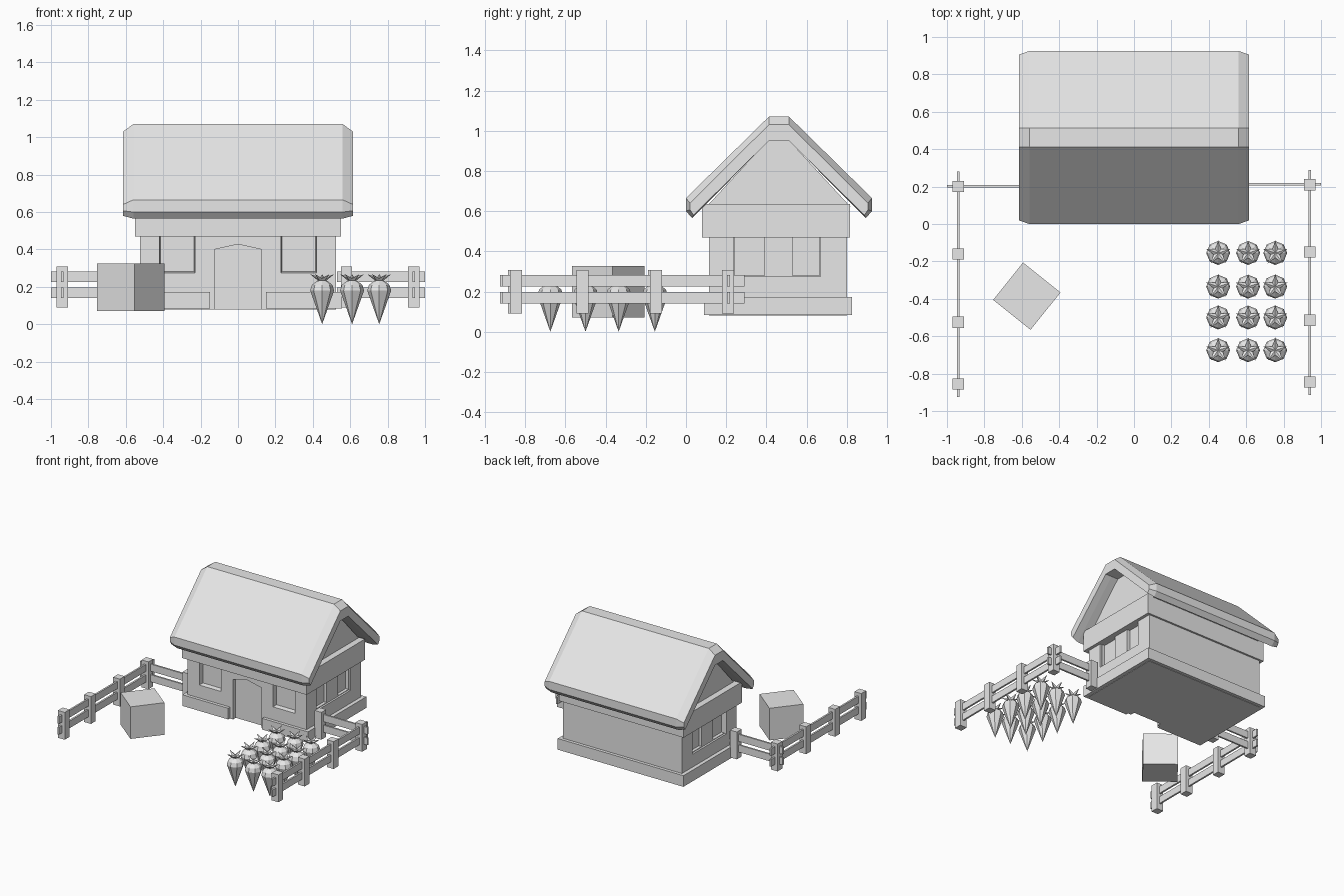
import bpy, bmesh, math
from mathutils import Matrix, Vector

if "Cube" in bpy.data.objects:
    bpy.data.objects.remove(bpy.data.objects["Cube"])

GREY = bpy.data.materials.new("plain_grey")
GREY.diffuse_color = (0.8, 0.8, 0.8, 1)
GREY.use_nodes = True
GREY.node_tree.nodes["Principled BSDF"].inputs["Base Color"].default_value = GREY.diffuse_color


def finish(name, bm):
    bmesh.ops.recalc_face_normals(bm, faces=bm.faces[:])
    me = bpy.data.meshes.new(name)
    bm.to_mesh(me)
    bm.free()
    me.materials.append(GREY)
    ob = bpy.data.objects.new(name, me)
    bpy.context.collection.objects.link(ob)
    return ob


def add_box(bm, x0, x1, y0, y1, z0, z1):
    m = Matrix.Translation(((x0 + x1) / 2, (y0 + y1) / 2, (z0 + z1) / 2))
    m = m @ Matrix.Diagonal((x1 - x0, y1 - y0, z1 - z0, 1))
    bmesh.ops.create_cube(bm, size=1, matrix=m)


def box(name, *dims):
    bm = bmesh.new()
    add_box(bm, *dims)
    return finish(name, bm)


def add_loft(bm, rings):
    """Bridge closed rings of points and cap both ends."""
    vs = [[bm.verts.new(p) for p in r] for r in rings]
    n = len(vs[0])
    for a, b in zip(vs, vs[1:]):
        for i in range(n):
            j = (i + 1) % n
            bm.faces.new((a[i], a[j], b[j], b[i]))
    bm.faces.new(vs[0])
    bm.faces.new(vs[-1])


def loft(name, rings):
    bm = bmesh.new()
    add_loft(bm, rings)
    return finish(name, bm)


def cut(target, cutter):
    mod = target.modifiers.new("opening", 'BOOLEAN')
    mod.operation, mod.solver, mod.object = 'DIFFERENCE', 'EXACT', cutter
    bpy.context.view_layer.objects.active = target
    bpy.ops.object.modifier_apply(modifier=mod.name)
    bpy.data.objects.remove(cutter, do_unlink=True)


# --- House walls with window and door recesses ---
walls = box("walls", -0.525, 0.525, 0.115, 0.80, 0.08, 0.47)
for s in (-1, 1):
    # front window, slightly narrower at the pane
    def win(y, e):
        return [(s * 0.325 + dx, y, z) for dx, z in
                ((-0.096 + e, 0.275 + e), (0.096 - e, 0.275 + e), (0.096 - e, 0.52), (-0.096 + e, 0.52))]
    cut(walls, loft("cutter", [win(0.095, 0), win(0.115, 0), win(0.15, 0.006)]))
    # side window bay with two deeper panes
    xs = sorted((s * 0.51, s * 0.60))
    cut(walls, box("cutter", *xs, 0.24, 0.67, 0.275, 0.52))
    for y0, y1 in ((0.245, 0.39), (0.53, 0.665)):
        xs = sorted((s * 0.485, s * 0.60))
        cut(walls, box("cutter", *xs, y0, y1, 0.28, 0.52))
door = [(-0.125, 0.04), (0.125, 0.04), (0.125, 0.40), (0.0, 0.428), (-0.125, 0.40)]
cut(walls, loft("cutter", [[(x, y, z) for x, z in door] for y in (0.05, 0.15)]))

# --- Plinth with a gap at the doorway ---
plan = [(-0.555, 0.09), (-0.15, 0.09), (-0.15, 0.16), (0.15, 0.16), (0.15, 0.09),
        (0.555, 0.09), (0.555, 0.825), (-0.555, 0.825)]
loft("plinth", [[(x, y, z) for x, y in plan] for z in (0.083, 0.172)])

# --- Upper beam and gable ---
box("upper_beam", -0.55, 0.55, 0.08, 0.815, 0.47, 0.635)
gable = [(0.10, 0.62), (0.41, 0.955), (0.51, 0.955), (0.82, 0.62)]
loft("gable", [[(x, y, z) for y, z in gable] for x in (-0.5, 0.5)])


# --- Roof with chamfered ends ---
def roof_ring(x, half):
    left = [(x, 0.4625 - d, z) for d, z in half]
    right = [(x, 0.4625 + d, z) for d, z in reversed(half)]
    return left + right


END = [(0.05, 0.95), (0.425, 0.58), (0.443, 0.607), (0.443, 0.64), (0.05, 1.03)]
MID = [(0.05, 0.95), (0.432, 0.565), (0.4625, 0.60), (0.4625, 0.665), (0.05, 1.07)]


def roof_points(x, half):
    # outer slope on both sides, then underside back again
    inner, low, edge, eave, ridge = half
    up = [low, edge, eave, ridge]
    pts = [(x, 0.4625 - d, z) for d, z in up]
    pts += [(x, 0.4625 + d, z) for d, z in reversed(up)]
    pts += [(x, 0.4625 + inner[0], inner[1]), (x, 0.4625 - inner[0], inner[1])]
    return pts


loft("roof", [roof_points(-0.615, END), roof_points(-0.56, MID),
              roof_points(0.56, MID), roof_points(0.615, END)])

# --- Fences on both sides ---
RAILS = ((0.14, 0.197), (0.225, 0.282))
for s, side, dy in ((-1, "left", 0.0), (1, "right", 0.01)):
    posts = bmesh.new()
    spots = [(s * 0.94, y + dy) for y in (0.20, -0.16, -0.525, -0.855)] + [(s * 0.58, 0.20 + dy)]
    for x, y in spots:
        add_box(posts, x - 0.03, x + 0.03, y - 0.03, y + 0.03, 0.09, 0.308)
    finish(side + "_fence_posts", posts)
    rails = bmesh.new()
    for z0, z1 in RAILS:
        add_box(rails, s * 0.94 - 0.007, s * 0.94 + 0.007, -0.925 + dy, 0.28 + dy, z0, z1)
        x0, x1 = sorted((s * 0.53, s * 1.0))
        add_box(rails, x0, x1, 0.195 + dy, 0.209 + dy, z0, z1)
    finish(side + "_fence_rails", rails)

# --- Crate in the yard ---
bm = bmesh.new()
bmesh.ops.create_cube(bm, size=0.256, matrix=Matrix.Translation((-0.573, -0.386, 0.198))
                      @ Matrix.Rotation(math.radians(-38.7), 4, 'Z'))
finish("crate", bm)


# --- Root vegetables with leafy crowns ---
def polar(c, r, a, z):
    return (c[0] + r * math.cos(a), c[1] + r * math.sin(a), z)


def add_fan(bm, ring, tip):
    v = bm.verts.new(tip)
    for a, b in zip(ring, ring[1:] + ring[:1]):
        bm.faces.new((a, b, v))


roots, leaves = bmesh.new(), bmesh.new()
for cx in (0.45, 0.61, 0.755):
    for cy in (-0.155, -0.335, -0.5, -0.675):
        c = (cx, cy)
        rings = [[roots.verts.new(polar(c, r, math.tau * i / 8, z)) for i in range(8)]
                 for r, z in ((0.064, 0.18), (0.055, 0.21), (0.028, 0.232))]
        for a, b in zip(rings, rings[1:]):
            for i in range(8):
                j = (i + 1) % 8
                roots.faces.new((a[i], a[j], b[j], b[i]))
        add_fan(roots, rings[0], (cx, cy, 0.0))
        add_fan(roots, rings[-1], (cx, cy, 0.236))
        star = [leaves.verts.new(polar(c, 0.068 if i % 2 == 0 else 0.026, math.tau * (i + 0.5) / 10,
                                       0.268 if i % 2 == 0 else 0.245)) for i in range(10)]
        add_fan(leaves, star, (cx, cy, 0.215))
        add_fan(leaves, star, (cx, cy, 0.247))
finish("vegetable_roots", roots)
finish("vegetable_leaves", leaves)
